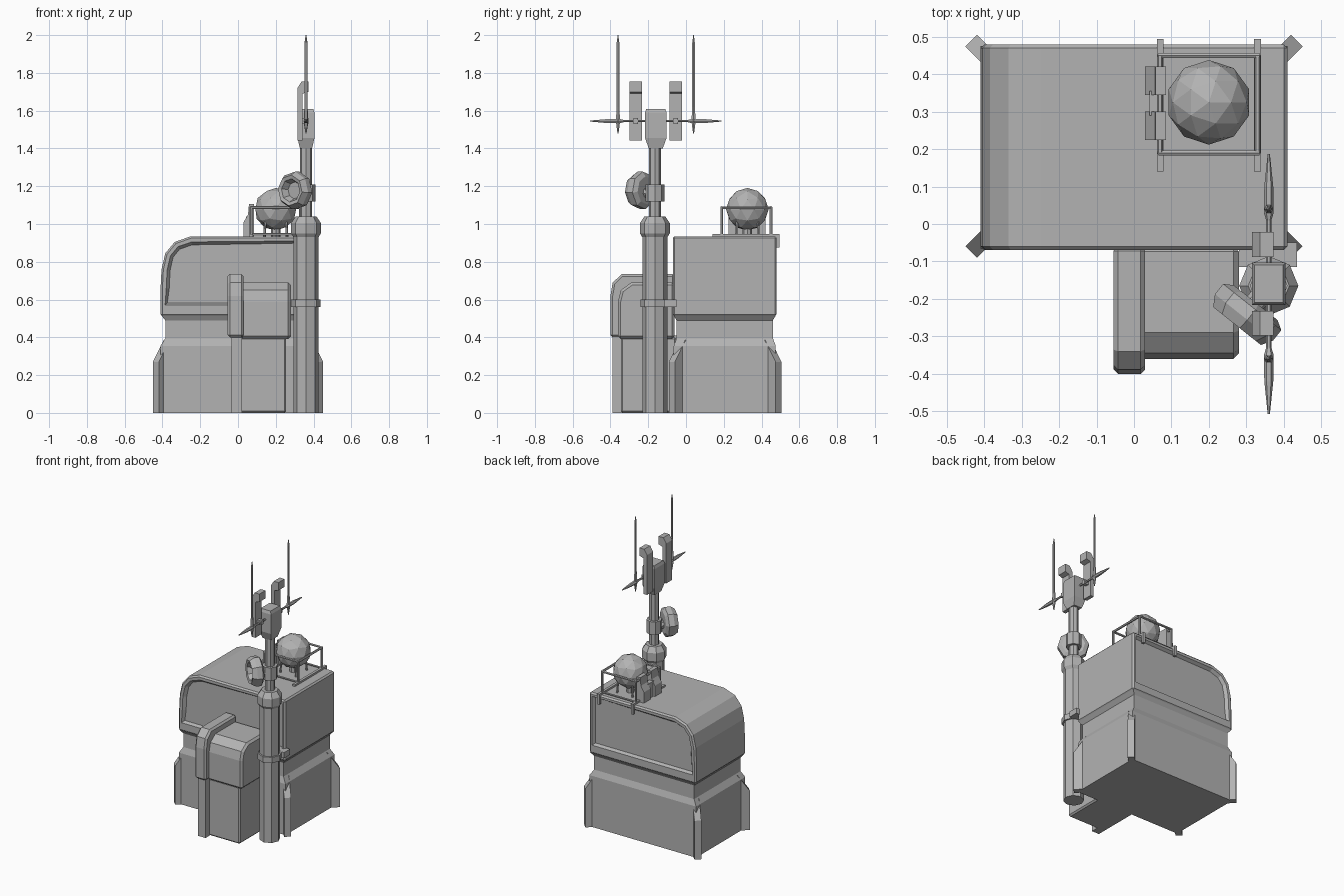
import bpy, bmesh, math
from mathutils import Matrix, Vector

if "Cube" in bpy.data.objects:
    bpy.data.objects.remove(bpy.data.objects["Cube"])

grey = bpy.data.materials.new("light_grey")
grey.diffuse_color = (0.45, 0.45, 0.45, 1)
grey.use_nodes = True
grey.node_tree.nodes["Principled BSDF"].inputs["Base Color"].default_value = grey.diffuse_color


def finish(name, bm):
    bmesh.ops.recalc_face_normals(bm, faces=bm.faces[:])
    me = bpy.data.meshes.new(name)
    bm.to_mesh(me)
    bm.free()
    me.materials.append(grey)
    ob = bpy.data.objects.new(name, me)
    bpy.context.collection.objects.link(ob)
    return ob


def loft_bm(rings, chamfer=0):
    """Skin a stack of equal-length point rings and cap both ends."""
    bm = bmesh.new()
    rows = [[bm.verts.new(p) for p in r] for r in rings]
    n = len(rows[0])
    for a, b in zip(rows, rows[1:]):
        for i in range(n):
            j = (i + 1) % n
            bm.faces.new((a[i], a[j], b[j], b[i]))
    bm.faces.new(rows[0])
    bm.faces.new(rows[-1])
    bmesh.ops.recalc_face_normals(bm, faces=bm.faces[:])
    if chamfer:
        sharp = [e for e in bm.edges if e.calc_face_angle(0) > 1.0]
        bmesh.ops.bevel(bm, geom=sharp, offset=chamfer, segments=1,
                        profile=0.5, affect='EDGES')
    return bm


def loft(name, rings, chamfer=0):
    return finish(name, loft_bm(rings, chamfer))


def rect(x0, x1, y0, y1, z):
    return [(x0, y0, z), (x1, y0, z), (x1, y1, z), (x0, y1, z)]


def box(name, x0, x1, y0, y1, z0, z1, chamfer=0):
    return loft(name, [rect(x0, x1, y0, y1, z0), rect(x0, x1, y0, y1, z1)], chamfer)


def turned(name, base, axis, profile, n=8):
    """Rings of n points along an axis; profile is (distance, radius)."""
    q = Vector((0, 0, 1)).rotation_difference(Vector(axis))
    rings = [[Vector(base) + q @ Vector((r * math.cos(k * math.tau / n),
                                         r * math.sin(k * math.tau / n), d))
              for k in range(n)] for d, r in profile]
    return loft(name, rings)


def rod(name, a, b, r=0.008, n=6):
    d = Vector(b) - Vector(a)
    return turned(name, a, d.normalized(), [(0, r), (d.length, r)], n)


# Base and neck
loft("base_and_neck", [rect(-x, x, a, b, z) for z, x, a, b in (
    (0, .41, -.065, .475), (.355, .41, -.065, .475), (.395, .385, -.05, .46),
    (.49, .385, -.05, .46), (.515, .405, -.065, .475))])

# Upper housing, rounded on the left, with recessed front and back panels
prof = [(.41, .512), (.41, .935), (-.25, .935), (-.335, .905), (-.385, .845),
        (-.405, .76), (-.41, .66), (-.41, .512)]
bm = loft_bm([[(x, y, z) for x, z in prof] for y in (-.07, .48)], .01)
panels = [f for f in bm.faces if abs(f.normal.y) > .99 and f.calc_area() > .1]
bmesh.ops.inset_individual(bm, faces=panels, thickness=.02)
for v in {v for f in panels for v in f.verts}:
    if v.co.z < .6:
        v.co.z += .035
bmesh.ops.inset_individual(bm, faces=panels, thickness=.016, depth=-.02)
finish("upper_housing", bm)

# Diagonal corner buttresses
for sx in (-1, 1):
    for sy, cy in ((-1, -.075), (1, .49)):
        d = Vector((sx, sy, 0)).normalized()
        side = Vector((-d.y, d.x, 0)) * .022
        tip = Vector((sx * .435, cy, 0))
        fin = [(-.12, 0), (0, 0), (0, .27), (-.08, .385), (-.12, .385)]
        loft("corner_buttress", [[tip + d * r + s + Vector((0, 0, z)) for r, z in fin]
                                 for s in (side, -side)])

# Front annex: ribbed slab and cabinet
slab = [(-.06, .4), (-.4, .4), (-.4, .62), (-.388, .69), (-.34, .735), (-.06, .735)]
loft("annex_slab_top", [[(x, y, z) for y, z in slab] for x in (-.055, .03)], .012)
box("annex_slab_lower", -.035, .022, -.388, -.05, 0, .41)
cab = [(-.06, .392), (-.36, .392), (-.36, .59), (-.345, .65), (-.29, .69), (-.06, .69)]
loft("annex_cabinet_top", [[(x, y, z) for y, z in cab] for x in (.01, .28)], .014)
box("annex_cabinet_lower", .01, .255, -.345, -.05, 0, .4, .01)

# Mast
MX, MY = .36, -.165
turned("mast_lower", (MX, MY, 0), (0, 0, 1), [(0, .066), (.94, .066)])
turned("mast_cap", (MX, MY, 0), (0, 0, 1),
       [(.93, .066), (.95, .079), (1.005, .079), (1.04, .055)])
turned("mast_upper", (MX, MY, 0), (0, 0, 1), [(1.03, .032), (1.42, .032)])
turned("mast_collar", (MX, MY, 0), (0, 0, 1), [(1.12, .05), (1.21, .05)])
turned("mast_strap", (MX, MY, 0), (0, 0, 1), [(.56, .077), (.6, .077)])
box("mast_bracket", .28, .435, -.115, -.05, .56, .6)
loft("mast_head", [rect(MX - a, MX + a, -.16 - b, -.16 + b, z) for z, a, b in (
    (1.4, .032, .037), (1.455, .045, .057), (1.59, .045, .057), (1.61, .038, .05))])

# Dish: eight-sided drum facing front left, with a hollow bowl
aim = Vector((-.62, -.78, 0)).normalized()
turned("dish", (.325, -.21, 1.178), aim,
       [(0, .075), (.015, .1), (.05, .1), (.08, .082), (.075, .062), (.04, .045)])
rod("dish_arm", (MX, MY, 1.165), (.31, -.228, 1.165), .028, 8)

# Antennas, mirrored about the mast head
for s in (-1, 1):
    hub = (MX, -.16, 1.545)
    turned("cross_arm", hub, (0, s, 0),
           [(0, .007), (.17, .007), (.19, .013), (.26, .012), (.347, .003)], 6)
    turned("whip_antenna", (MX, -.16 + s * .2, 1.48), (0, 0, 1),
           [(0, .003), (.05, .011), (.08, .012), (.14, .008), (.48, .008), (.52, .002)], 6)
    hook = [(.315, 1.443), (.342, 1.443), (.342, 1.69), (.373, 1.7), (.373, 1.755),
            (.337, 1.755), (.315, 1.72)]
    yc = -.16 + s * .105
    loft("panel_antenna", [[(x, yc + o, z) for x, z in hook] for o in (-.033, .033)])
    box("panel_clamp", .34, .372, yc - .012, yc + .012, 1.53, 1.56)

# Radome on its pedestal
bm = bmesh.new()
bmesh.ops.create_icosphere(bm, subdivisions=2, radius=.113,
                           matrix=Matrix.Translation((.2, .325, 1.078)))
finish("radome", bm)
turned("radome_pedestal", (.2, .325, .93), (0, 0, 1), [(0, .025), (.06, .025)])
for sx in (-1, 1):
    for sy in (-1, 1):
        rod("radome_leg", (.2 + sx * .06, .325 + sy * .06, .93),
            (.2 + sx * .055, .325 + sy * .055, 1.02), .007)

# Guard cage and roof rails that hook over the back edge
for x in (.07, .33):
    rod("cage_side_bar", (x, .19, 1.087), (x, .45, 1.087))
    box("roof_rail", x - .009, x + .009, .14, .492, .93, .948)
    box("rail_hook", x - .009, x + .009, .476, .494, .875, .948)
    for y in (.19, .45):
        rod("cage_post", (x, y, .93), (x, y, 1.09))
for y in (.19, .45):
    rod("cage_cross_bar", (.065, y, 1.087), (.335, y, 1.087))
    rod("cage_lower_bar", (.065, y, .945), (.335, y, .945), .007)

# Equipment boxes beside the radome, joined by a narrower link
unit = [(.03, .93), (.085, .93), (.085, 1.105), (.058, 1.105), (.053, 1.05), (.03, 1.01)]
for y0, y1 in ((.225, .3), (.345, .42)):
    loft("equipment_box", [[(x, y, z) for x, z in unit] for y in (y0, y1)])
box("equipment_link", .042, .075, .29, .355, .93, 1.04)
